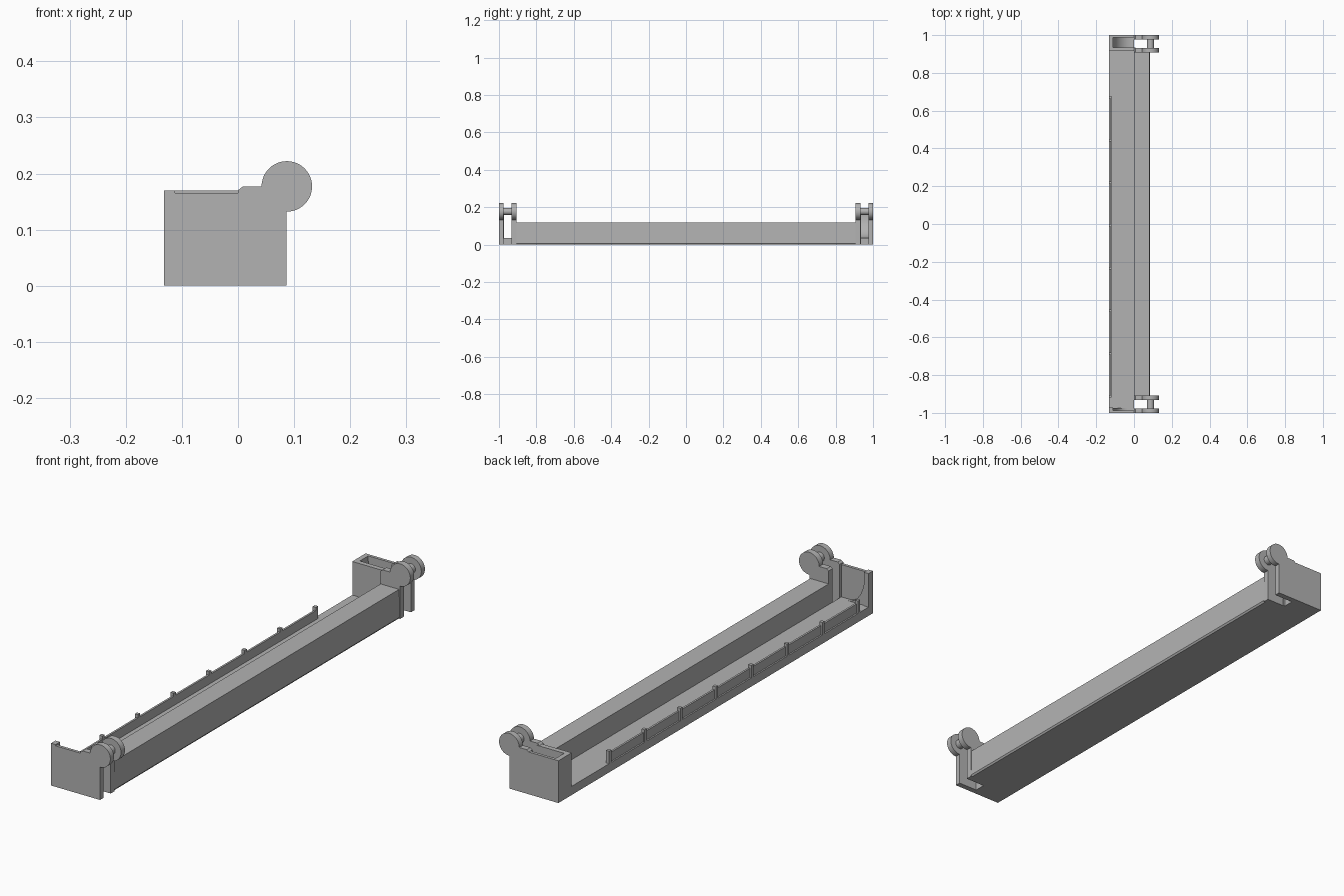
import bpy, bmesh, math
from mathutils import Vector

cube = bpy.data.objects.get("Cube")
if cube:
    bpy.data.objects.remove(cube, do_unlink=True)

grey = bpy.data.materials.new("plain grey")
grey.use_nodes = True
colour = (0.45, 0.45, 0.45, 1)
grey.diffuse_color = colour
grey.node_tree.nodes["Principled BSDF"].inputs["Base Color"].default_value = colour


def extrude(name, profile, y0, y1, smooth=False):
    """Sweep an (x, z) outline along y."""
    bm = bmesh.new()
    face = bm.faces.new([bm.verts.new((x, y0, z)) for x, z in profile])
    result = bmesh.ops.extrude_face_region(bm, geom=[face])
    verts = [g for g in result["geom"] if isinstance(g, bmesh.types.BMVert)]
    bmesh.ops.translate(bm, verts=verts, vec=Vector((0, y1 - y0, 0)))
    bmesh.ops.recalc_face_normals(bm, faces=bm.faces)
    mesh = bpy.data.meshes.new(name)
    bm.to_mesh(mesh)
    bm.free()
    mesh.materials.append(grey)
    obj = bpy.data.objects.new(name, mesh)
    bpy.context.collection.objects.link(obj)
    if smooth:
        bpy.ops.object.select_all(action='DESELECT')
        obj.select_set(True)
        bpy.context.view_layer.objects.active = obj
        bpy.ops.object.shade_smooth_by_angle(angle=math.radians(30))
    return obj


def box(name, x0, x1, y0, y1, z0, z1):
    return extrude(name, [(x0, z0), (x1, z0), (x1, z1), (x0, z1)], y0, y1)


def arc(cx, cz, rx, rz, a0, a1, n):
    angles = [math.radians(a0 + (a1 - a0) * i / n) for i in range(n + 1)]
    return [(cx + rx * math.cos(a), cz + rz * math.sin(a)) for a in angles]


LEFT, SPLIT, RIGHT = -0.132, 0.0086, 0.086
FLOOR, TOP = 0.035, 0.17
HUB_X, HUB_Z, HUB_R = 0.087, 0.177, 0.045

# Tray floor and the raised long beam beside it
box("tray_floor", LEFT, 0, -1, 1, 0, FLOOR)
beam = [(0, 0), (0.08, 0), (0.085, 0.007), (0.082, 0.118), (0, 0.118)]
extrude("long_beam", beam, -0.91, 0.91)

# Low rail with evenly spaced posts on the open edge
box("edge_rail", -0.126, -0.118, -0.91, 0.67, FLOOR, 0.072)
for i in range(8):
    y = 0.67 - 0.226 * i
    box(f"rail_post_{i + 1}", LEFT, -0.118, y - 0.007, y + 0.007, FLOOR, 0.085)

# Paired arms ending in round discs, joined by an axle
arm = [(0, 0), (RIGHT, 0), (RIGHT, HUB_Z), (SPLIT, HUB_Z), (0, TOP)]
for end, side in (("front", -1), ("back", 1)):
    for place, a, b in (("outer", 0.977, 1.0), ("inner", 0.907, 0.932)):
        y0, y1 = sorted((side * a, side * b))
        extrude(f"{end}_{place}_arm", arm, y0, y1)
        extrude(f"{end}_{place}_disc",
                arc(HUB_X, HUB_Z, HUB_R, HUB_R, 0, 352.5, 47), y0, y1, True)
    y0, y1 = sorted((side * 0.925, side * 0.985))
    extrude(f"{end}_axle", arc(HUB_X, HUB_Z, 0.019, 0.019, 0, 345, 23), y0, y1, True)

# Front end plate, open behind, with a short return on the left
box("front_plate", LEFT, SPLIT, -1, -0.988, 0, 0.165)
box("front_return", LEFT, -0.112, -1, -0.972, 0, TOP)

# Back end box, open at the top and towards the arms
box("back_outer_wall", LEFT, SPLIT, 0.988, 1, 0, TOP)
box("back_inner_wall", LEFT, SPLIT, 0.915, 0.935, 0, TOP)
box("back_left_wall", LEFT, -0.112, 0.915, 1, 0, TOP)

# Curved coves rising from the floor to the left walls
for end, y0, y1, rx in (("front", -0.99, -0.975, 0.075), ("back", 0.93, 0.99, 0.1)):
    curve = arc(-0.112 + rx, FLOOR + 0.115, rx, 0.115, 180, 270, 12)
    extrude(f"{end}_cove", [(-0.112, FLOOR)] + curve[::-1], y0, y1, True)
